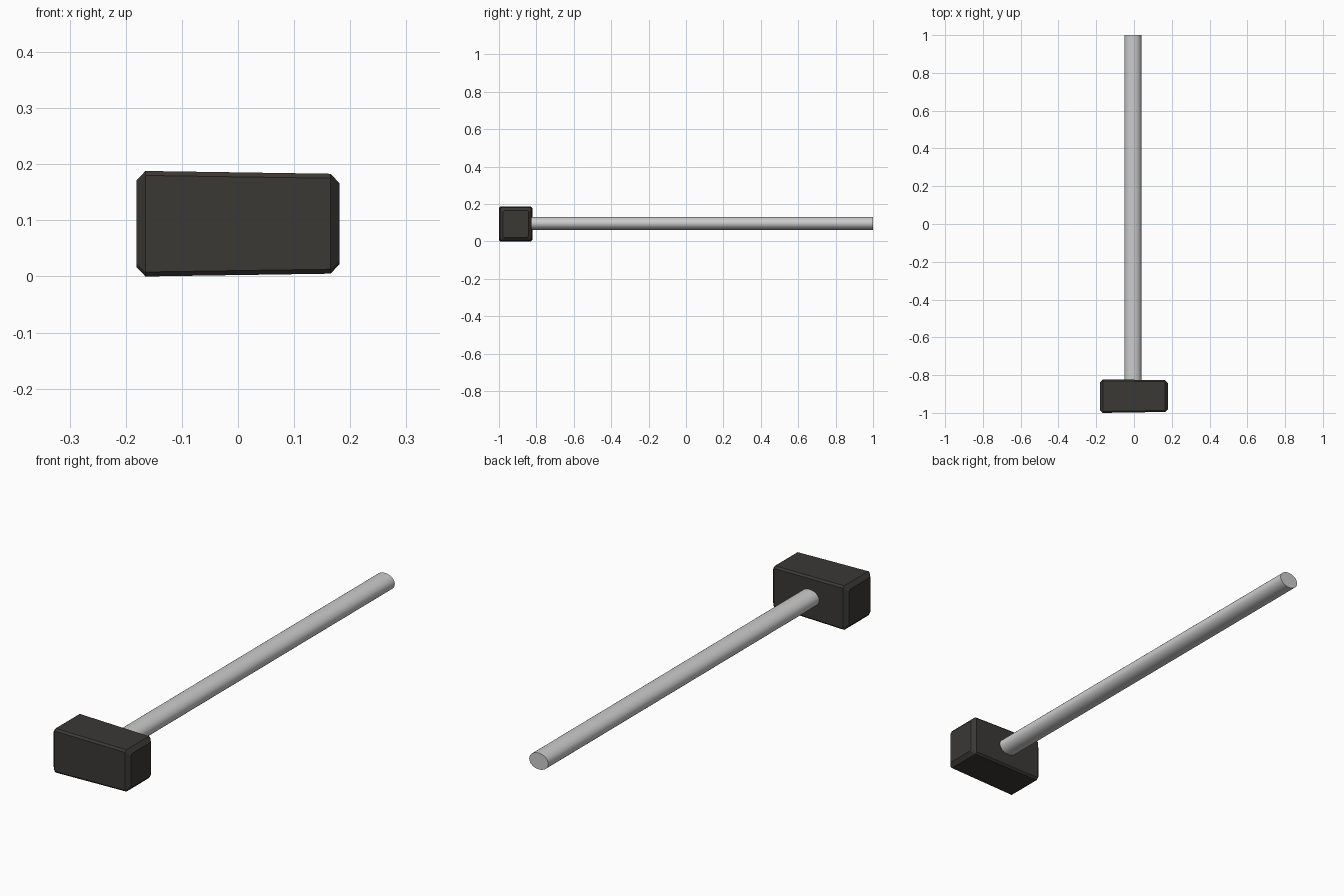
import bpy, bmesh, math
from mathutils import Matrix

if "Cube" in bpy.data.objects:
    bpy.data.objects.remove(bpy.data.objects["Cube"])


def finish(bm, name):
    bmesh.ops.recalc_face_normals(bm, faces=bm.faces[:])
    mesh = bpy.data.meshes.new(name)
    bm.to_mesh(mesh)
    bm.free()
    ob = bpy.data.objects.new(name, mesh)
    bpy.context.collection.objects.link(ob)
    return ob


def ring(bm, x, hy, hz, c, cy=-0.911, cz=0.094):
    # rectangle with chamfered corners, lying across x
    pts = [(hy - c, -hz), (hy, c - hz), (hy, hz - c), (hy - c, hz),
           (c - hy, hz), (-hy, hz - c), (-hy, c - hz), (c - hy, -hz)]
    return [bm.verts.new((x, cy + y, cz + z)) for y, z in pts]


# Hammer head: slightly tapered chamfered block with bevelled ends
bm = bmesh.new()
sections = [(-0.181, 0.073, 0.077, 0.007), (-0.165, 0.089, 0.094, 0.008),
            (0.165, 0.084, 0.089, 0.008), (0.181, 0.068, 0.072, 0.007)]
rings = [ring(bm, *s) for s in sections]
for a, b in zip(rings, rings[1:]):
    for i in range(8):
        j = (i + 1) % 8
        bm.faces.new((a[i], a[j], b[j], b[i]))
bm.faces.new(rings[0])
bm.faces.new(rings[-1])
head = finish(bm, "hammer_head")
dark = bpy.data.materials.new("dark_metal")
dark.diffuse_color = (0.042, 0.040, 0.036, 1)
dark.use_nodes = True
dark.node_tree.nodes["Principled BSDF"].inputs["Base Color"].default_value = dark.diffuse_color
head.data.materials.append(dark)

# Handle: long oval bar running back from the head
bm = bmesh.new()
y0, y1 = -0.86, 1.0
bmesh.ops.create_cone(
    bm, cap_ends=True, segments=32, radius1=1, radius2=1, depth=y1 - y0,
    matrix=Matrix.Translation((-0.006, (y0 + y1) / 2, 0.097))
    @ Matrix.Diagonal((0.045, 1, 0.035, 1))
    @ Matrix.Rotation(math.pi / 2, 4, 'X'))
handle = finish(bm, "handle")
bpy.context.view_layer.objects.active = handle
handle.select_set(True)
bpy.ops.object.shade_smooth_by_angle(angle=math.radians(40))
